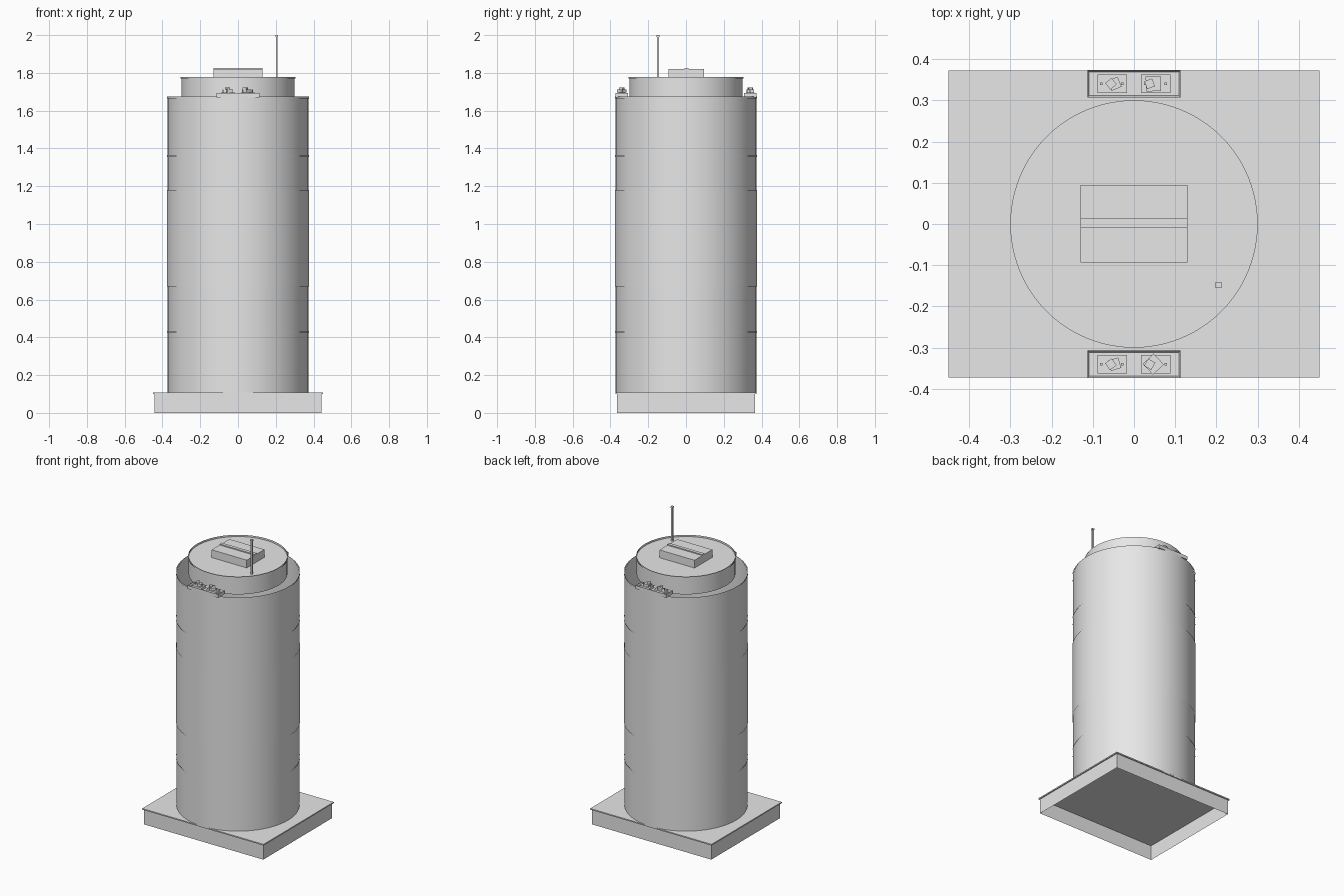
import bpy, bmesh, math
from mathutils import Matrix, Vector

if "Cube" in bpy.data.objects:
    bpy.data.objects.remove(bpy.data.objects["Cube"])

grey = bpy.data.materials.new("light_grey")
grey.diffuse_color = (0.8, 0.8, 0.8, 1)
grey.use_nodes = True
grey.node_tree.nodes["Principled BSDF"].inputs["Base Color"].default_value = grey.diffuse_color


def finish(name, bm, smooth=False):
    me = bpy.data.meshes.new(name)
    bm.to_mesh(me)
    bm.free()
    me.materials.append(grey)
    ob = bpy.data.objects.new(name, me)
    bpy.context.collection.objects.link(ob)
    if smooth:
        bpy.context.view_layer.objects.active = ob
        ob.select_set(True)
        bpy.ops.object.shade_smooth_by_angle(angle=math.radians(30))
        ob.select_set(False)
    return ob


def add_box(bm, x, y, z, turn=0.0):
    """Box from (min, max) ranges, turned about its own vertical axis."""
    mid = Vector([(a + b) / 2 for a, b in (x, y, z)])
    size = [b - a for a, b in (x, y, z)]
    m = Matrix.Translation(mid) @ Matrix.Rotation(turn, 4, 'Z') @ Matrix.Diagonal((*size, 1))
    return bmesh.ops.create_cube(bm, size=1, matrix=m)["verts"]


def box(name, x, y, z, turn=0.0, open_dir=0):
    bm = bmesh.new()
    add_box(bm, x, y, z, turn)
    bm.normal_update()
    if open_dir:
        gone = [f for f in bm.faces if f.normal.z * open_dir > 0.9]
        bmesh.ops.delete(bm, geom=gone, context='FACES')
    return finish(name, bm)


def sheet(name, r, z0, z1, n=96):
    """Open thin cylinder wall."""
    bm = bmesh.new()
    bmesh.ops.create_cone(bm, cap_ends=False, segments=n, radius1=r, radius2=r, depth=z1 - z0,
                          matrix=Matrix.Translation((0, 0, (z0 + z1) / 2)))
    return finish(name, bm, True)


# Base: hollow plinth open below, with an overhanging slab
box("plinth", (-0.443, 0.443), (-0.365, 0.365), (0, 0.1), open_dir=-1)
box("plinth_slab", (-0.45, 0.45), (-0.372, 0.372), (0.099, 0.107))

# Tower: thin open wall, wider middle wrap, narrow bands
sheet("tower_wall", 0.373, 0.107, 1.67)
sheet("middle_wrap", 0.377, 0.67, 1.18)
for label, z in (("lower", 0.43), ("upper", 1.36)):
    sheet(label + "_band", 0.377, z - 0.004, z + 0.004)
sheet("tower_rim", 0.377, 1.664, 1.675)

# Upper drum with its roof slightly below the rim
sheet("drum_wall", 0.3, 1.66, 1.778)
sheet("drum_rim", 0.304, 1.77, 1.778)
bm = bmesh.new()
bmesh.ops.create_circle(bm, cap_ends=True, segments=96, radius=0.3,
                        matrix=Matrix.Translation((0, 0, 1.768)))
finish("drum_roof", bm)

# Roof plant house with raised centre strip
box("roof_house", (-0.13, 0.13), (-0.093, 0.095), (1.768, 1.82))
box("roof_house_strip", (-0.13, 0.13), (-0.009, 0.013), (1.819, 1.827))

# Antenna mast
box("mast", (0.2, 0.21), (-0.153, -0.143), (1.768, 2.0))
box("mast_cap", (0.198, 0.212), (-0.155, -0.141), (1.99, 2.0))

# Equipment trays at front and back of the ledge
turns = {-1: (0.3, 0.75), 1: (0.4, 0.05)}
for s, side in ((-1, "front"), (1, "back")):
    yc = s * 0.34
    bm = bmesh.new()
    add_box(bm, (-0.113, 0.113), (yc - 0.033, yc + 0.033), (1.67, 1.693))
    bm.normal_update()
    top = [f for f in bm.faces if f.normal.z > 0.9]
    bmesh.ops.inset_region(bm, faces=top, thickness=0.006)
    bmesh.ops.translate(bm, verts=top[0].verts, vec=(0, 0, -0.014))
    finish(side + "_tray", bm)
    for i, xc in enumerate((-0.053, 0.053)):
        tag = f"{side}_{'left' if i == 0 else 'right'}"
        box(tag + "_unit", (xc - 0.036, xc + 0.036), (yc - 0.022, yc + 0.022), (1.679, 1.697))
        xb = xc + (0.006 if i == 0 else -0.006)
        h = 0.013 if i == 0 else 0.018
        box(tag + "_block", (xb - h, xb + h), (yc - h, yc + h), (1.697, 1.712), turns[s][i])
        xs = xb - 0.009
        box(tag + "_top_block", (xs - 0.01, xs + 0.01), (yc - 0.01, yc + 0.01),
            (1.712, 1.722), turns[s][i] + 0.3)
        for d in (-0.026, 0.024):
            box(tag + "_post", (xc + d - 0.003, xc + d + 0.003), (yc - 0.003, yc + 0.003),
                (1.697, 1.712))
